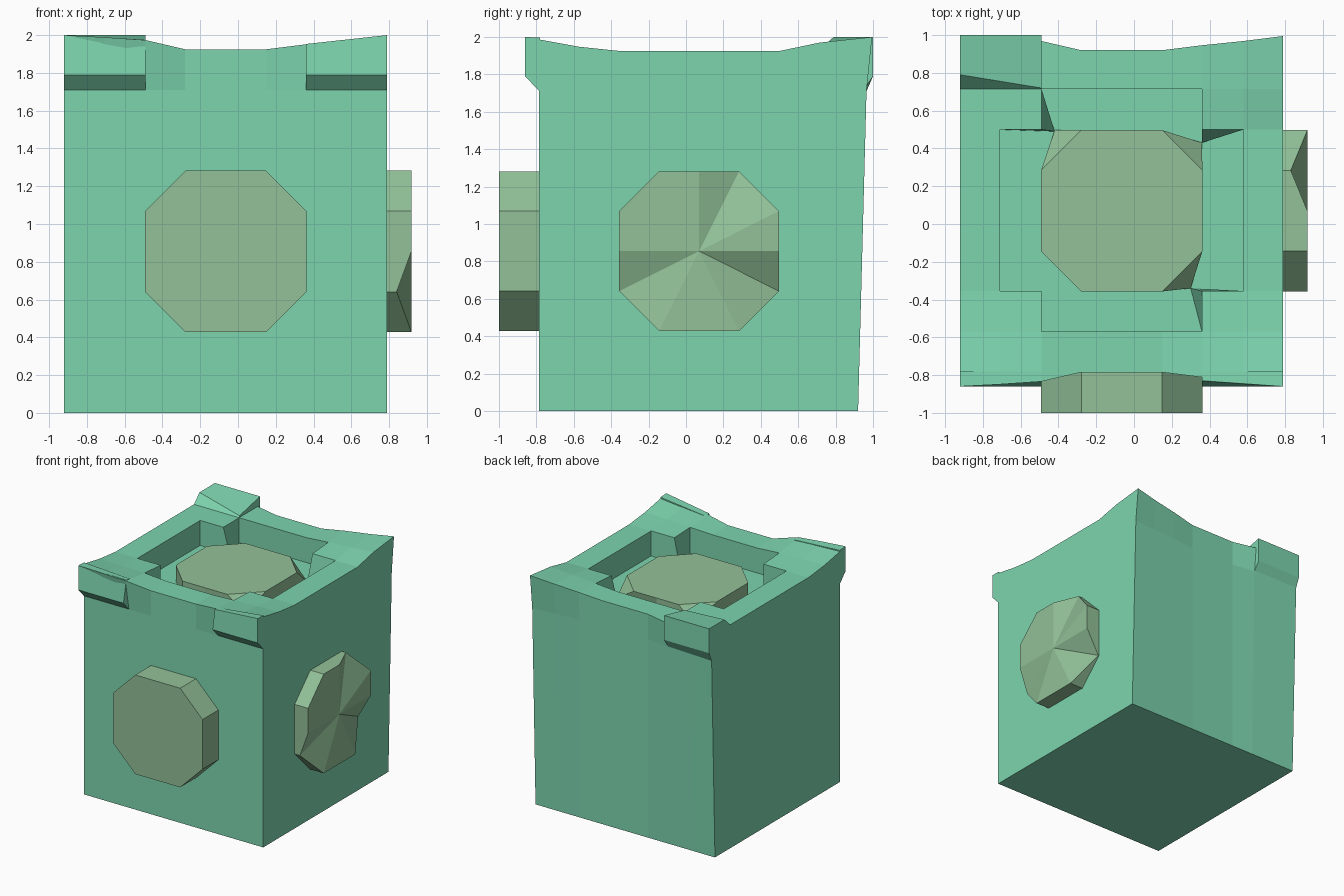
import bpy, bmesh

old = bpy.data.objects.get("Cube")
if old:
    bpy.data.objects.remove(old, do_unlink=True)


def material(name, rgb):
    mat = bpy.data.materials.new(name)
    mat.use_nodes = True
    mat.diffuse_color = (*rgb, 1)
    mat.node_tree.nodes["Principled BSDF"].inputs["Base Color"].default_value = (*rgb, 1)
    return mat


GREEN = material("sea green", (0.205, 0.665, 0.429))
SAGE = material("sage green", (0.288, 0.533, 0.314))


def finish(bm, name, mat):
    bmesh.ops.remove_doubles(bm, verts=bm.verts, dist=0.0005)
    bmesh.ops.recalc_face_normals(bm, faces=bm.faces)
    mesh = bpy.data.meshes.new(name)
    bm.to_mesh(mesh)
    bm.free()
    mesh.materials.append(mat)
    obj = bpy.data.objects.new(name, mesh)
    bpy.context.collection.objects.link(obj)
    return obj


# Crate body: solid lower cells, and a rim around a cross-shaped recess
XS = [-0.92, -0.71, -0.49, -0.28, 0.15, 0.36, 0.58, 0.79]
YS = [-0.785, -0.57, -0.355, -0.14, 0.285, 0.5, 0.715, 0.92]
LIFT_X = [1, 0.85, 0.65, 0, 0, 0.35, 0.65, 1]
LIFT_Y = [1, 0.3, 0, 0, 0, 0, 0.6, 1]
FLOOR, RIM = 1.71, 1.925
# Recess corners leaning inwards at floor level
LEAN = {(2, 5): (-0.42, 0.49), (5, 5): (0.36, 0.43), (5, 2): (0.30, -0.34)}


def solid(i, j, k):
    if not (0 <= i < 7 and 0 <= j < 7 and 0 <= k < 2):
        return False
    recess = (2 <= i < 5 and 1 <= j < 6) or (1 <= i < 6 and 2 <= j < 5)
    return k == 0 or not recess


def position(i, j, k):
    x, y, a = XS[i], YS[j], LIFT_X[i]
    if k == 0:
        return x, y, 0
    if k == 1:
        x, y = LEAN.get((i, j), (x, y))
        return x, y + (0.045 * a if j == 7 else 0), FLOOR
    lift = 0 if (i < 4 and j > 4) else a * LIFT_Y[j]
    push = {0: -0.075, 7: 0.075}.get(j, 0) * a
    return x, y + push, RIM + 0.075 * lift


bm = bmesh.new()
cache = {}


def corner(key):
    if key not in cache:
        cache[key] = bm.verts.new(position(*key))
    return cache[key]


for i in range(7):
    for j in range(7):
        for k in range(2):
            if not solid(i, j, k):
                continue
            for axis in range(3):
                for side in (0, 1):
                    near = [i, j, k]
                    near[axis] += 2 * side - 1
                    if solid(*near):
                        continue
                    loop = []
                    for p, q in ((0, 0), (1, 0), (1, 1), (0, 1)):
                        key = [i, j, k]
                        key[axis] += side
                        key[(axis + 1) % 3] += p
                        key[(axis + 2) % 3] += q
                        loop.append(corner(tuple(key)))
                    bm.faces.new(loop)
finish(bm, "crate_body", GREEN)


# Overhanging corner blocks, each lofted between two (y, z) profiles
def block(name, x0, x1, start, end):
    bm = bmesh.new()
    a = [bm.verts.new((x0, y, z)) for y, z in start]
    b = [bm.verts.new((x1, y, z)) for y, z in end]
    bm.faces.new(a)
    bm.faces.new(b)
    n = len(a)
    for i in range(n):
        bm.faces.new((a[i], a[(i + 1) % n], b[(i + 1) % n], b[i]))
    finish(bm, name, GREEN)


def lip(out, top):
    return [(-0.785, 1.71), (-0.86, 1.79), (out, top), (-0.78, top - 0.004)]


block("front_right_block", -0.92, -0.49, lip(-0.86, 2.0), lip(-0.82, 1.975))
block("front_left_block", 0.36, 0.79, lip(-0.83, 1.953), lip(-0.86, 2.0))
block("back_right_block", -0.92, -0.49,
      [(0.965, 1.71), (1.0, 1.79), (1.0, 2.0), (0.79, 2.0), (0.715, 1.925)],
      [(0.945, 1.71), (1.0, 1.79), (1.0, 2.0), (0.72, 1.94), (0.715, 1.925)])


# Eight-sided studs with a fanned cap; tweaks move single cap or base points
H, Q = 0.427, 0.214
OUTLINE = [(-Q, -H), (0, -H), (Q, -H), (H, -Q), (H, 0), (H, Q),
           (Q, H), (0, H), (-Q, H), (-H, Q), (-H, 0), (-H, -Q)]


def stud(name, place, depth, cap_depths={}, base_points={}):
    bm = bmesh.new()
    base, cap = [], []
    for i, (u, v) in enumerate(OUTLINE):
        base.append(bm.verts.new(place(*base_points.get(i, (u, v)), 0)))
        cap.append(bm.verts.new(place(u, v, cap_depths.get(i, depth))))
    middle = bm.verts.new(place(0, 0, depth))
    for i in range(12):
        j = (i + 1) % 12
        bm.faces.new((base[i], base[j], cap[j], cap[i]))
        bm.faces.new((cap[i], cap[j], middle))
    finish(bm, name, SAGE)


stud("front_stud", lambda u, v, d: (u - 0.065, -0.785 - d, v + 0.855), 0.215)
stud("left_stud", lambda u, v, d: (0.79 + d, u + 0.07, v + 0.855), 0.128,
     cap_depths={11: 0.05, 3: 0.008, 6: 0.04})
NE, SE, NW = (0.425, 0.36), (0.365, -0.41), (-0.355, 0.427)
stud("top_stud", lambda u, v, d: (u - 0.065, v + 0.07, FLOOR + d), 0.135,
     base_points={5: NE, 6: NE, 2: SE, 3: SE, 8: NW, 9: NW})
